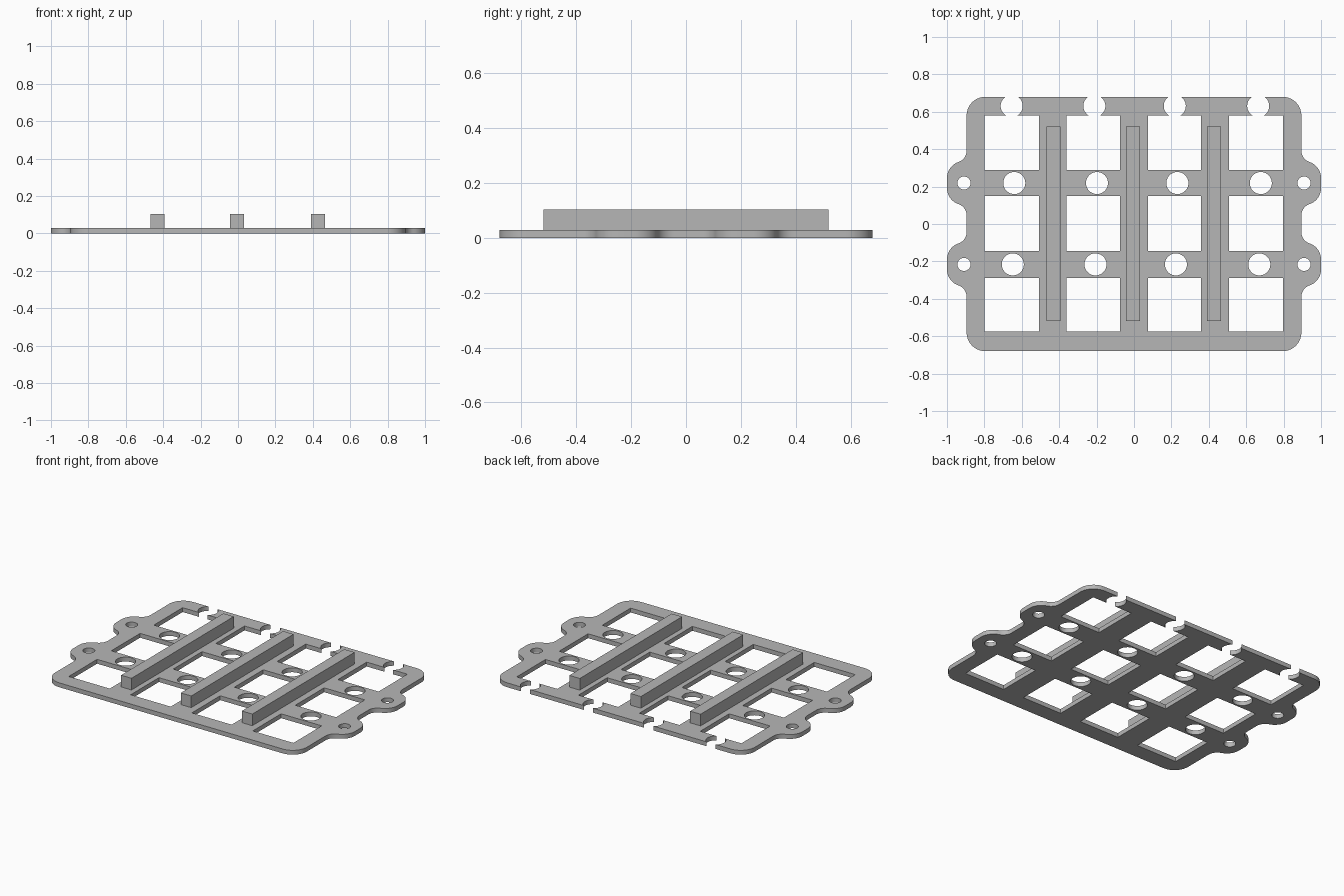
import bpy, bmesh
from math import pi, cos, sin, atan2, hypot, sqrt

if "Cube" in bpy.data.objects:
    bpy.data.objects.remove(bpy.data.objects["Cube"], do_unlink=True)

THICK, BAR_TOP = 0.028, 0.103
EDGE_X, EDGE_Y, CORNER = 0.895, 0.68, 0.1
ROW_HIGH, ROW_LOW = 0.219, -0.216      # lines of the ears and round holes

grey = bpy.data.materials.new("plain grey")
grey.use_nodes = True
grey.diffuse_color = (0.47, 0.47, 0.47, 1)
grey.node_tree.nodes["Principled BSDF"].inputs["Base Color"].default_value = (0.47, 0.47, 0.47, 1)


def arc(cx, cy, r, a, b, n=10):
    return [(cx + r * cos(a + (b - a) * i / n), cy + r * sin(a + (b - a) * i / n))
            for i in range(n + 1)]


def circle(cx, cy, r):
    return arc(cx, cy, r, 0, 2 * pi, 40)[:-1]


def rect(x0, x1, y0, y1):
    return [(x0, y0), (x1, y0), (x1, y1), (x0, y1)]


def prisms(name, outlines, z0, z1):
    """One object made of upright prisms, one for each outline."""
    bm = bmesh.new()
    for pts in outlines:
        face = bm.faces.new([bm.verts.new((x, y, z0)) for x, y in pts])
        top = bmesh.ops.extrude_face_region(bm, geom=[face])["geom"]
        bmesh.ops.translate(bm, vec=(0, 0, z1 - z0),
                            verts=[g for g in top if isinstance(g, bmesh.types.BMVert)])
    bmesh.ops.recalc_face_normals(bm, faces=bm.faces)
    mesh = bpy.data.meshes.new(name)
    bm.to_mesh(mesh)
    bm.free()
    mesh.materials.append(grey)
    obj = bpy.data.objects.new(name, mesh)
    bpy.context.collection.objects.link(obj)
    return obj


def activate(obj):
    bpy.ops.object.select_all(action="DESELECT")
    obj.select_set(True)
    bpy.context.view_layer.objects.active = obj


def cut(obj, outlines):
    cutter = prisms("cutter", outlines, -0.1, 0.2)
    cutter.hide_render = True
    mod = obj.modifiers.new("cut", "BOOLEAN")
    mod.operation, mod.solver, mod.object = "DIFFERENCE", "EXACT", cutter
    activate(obj)
    bpy.ops.object.modifier_apply(modifier=mod.name)
    bpy.data.objects.remove(cutter, do_unlink=True)


def ear(yc):
    """Rounded mounting ear blended into the straight side by fillets."""
    r, flat, half = 0.09, 0.027, 0.173
    c, h = 0.105 - r, half - flat
    fillet = (c * c + h * h - r * r) / (2 * (r + c))
    a = atan2(h, fillet - c)
    x = EDGE_X
    return (arc(x + fillet, yc - half, fillet, pi, pi - a)
            + arc(x + c, yc - flat, r, -a, 0)
            + arc(x + c, yc + flat, r, 0, a)
            + arc(x + fillet, yc + half, fillet, pi + a, pi))


def tidy(pts):
    out = []
    for p in pts:
        if not out or hypot(p[0] - out[-1][0], p[1] - out[-1][1]) > 1e-4:
            out.append(p)
    return out


# Plate outline: right side, then its mirror
cx, cy = EDGE_X - CORNER, EDGE_Y - CORNER
right = tidy(arc(cx, -cy, CORNER, -pi / 2, 0) + ear(ROW_LOW) + ear(ROW_HIGH)
             + arc(cx, cy, CORNER, 0, pi / 2))
plate = prisms("plate", [right + [(-x, y) for x, y in reversed(right)]], 0, THICK)

# Square windows, round holes and ear holes
columns = [(-0.80, -0.508), (-0.36, -0.075), (0.075, 0.358), (0.508, 0.797)]
rows = [(0.288, 0.581), (-0.144, 0.149), (-0.576, -0.288)]
hole_x = [-0.64, -0.198, 0.232, 0.678]
windows = [rect(*c, *r) for c in columns for r in rows]
holes = [circle(x + shift, y, 0.059) for x in hole_x
         for y, shift in ((ROW_HIGH, 0), (ROW_LOW, -0.008))]
ear_holes = [circle(s * 0.909, y, 0.035) for s in (-1, 1) for y in (ROW_HIGH, ROW_LOW)]
cut(plate, windows + holes + ear_holes)

# Round notches that break through the back strip
cut(plate, [circle(x - 0.014, 0.631, 0.059) for x in hole_x])
activate(plate)
bpy.ops.object.shade_smooth_by_angle(angle=pi / 6)

# Raised bars between the columns
for side, x in (("right", -0.431), ("middle", -0.006), ("left", 0.428)):
    prisms(side + "_bar", [rect(x - 0.037, x + 0.037, -0.519, 0.52)], THICK, BAR_TOP)
